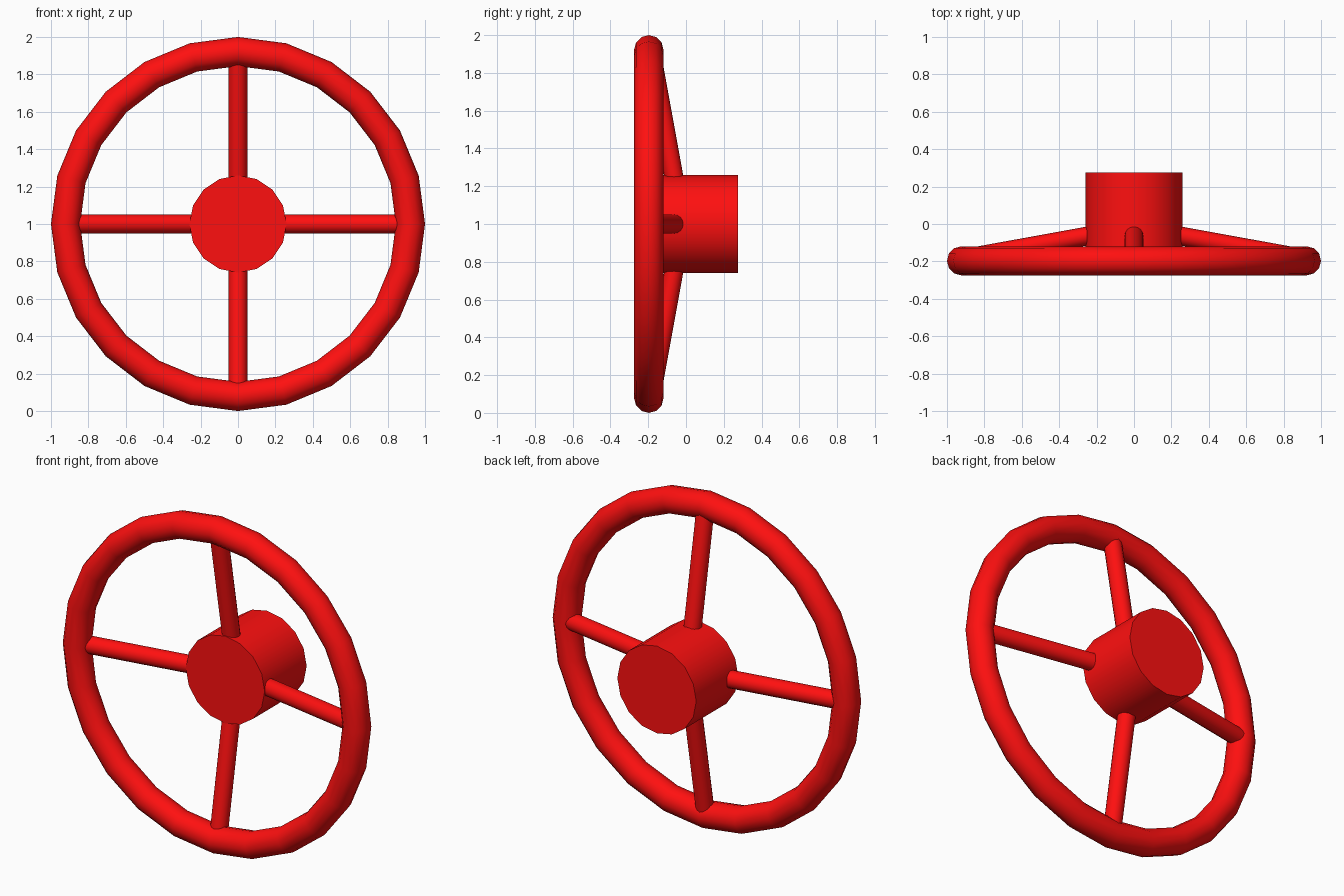
import bpy
import math
from mathutils import Vector

if "Cube" in bpy.data.objects:
    bpy.data.objects.remove(bpy.data.objects["Cube"])

red = bpy.data.materials.new("red_paint")
red.diffuse_color = (1.0, 0.005, 0.005, 1.0)
red.use_nodes = True
red.node_tree.nodes["Principled BSDF"].inputs["Base Color"].default_value = red.diffuse_color
CENTER_Z = 1.0


def finish(name):
    obj = bpy.context.object
    obj.name = name
    obj.data.materials.append(red)
    bpy.ops.object.shade_smooth_by_angle(angle=math.radians(40))
    return obj


def rod(name, start, end, radius, sides):
    a, b = Vector(start), Vector(end)
    d = b - a
    bpy.ops.mesh.primitive_cylinder_add(
        vertices=sides, radius=radius, depth=d.length, location=(a + b) / 2,
        rotation=d.to_track_quat('Z', 'Y').to_euler())
    return finish(name)


# Rim: 24-sided ring standing upright
bpy.ops.mesh.primitive_torus_add(
    major_radius=0.922, minor_radius=0.078, major_segments=24, minor_segments=12,
    location=(0, -0.197, CENTER_Z), rotation=(math.pi / 2, 0, 0))
finish("rim")

# Hub: 16-sided drum reaching behind the rim
rod("hub", (0, -0.12, CENTER_Z), (0, 0.275, CENTER_Z), 0.26, 16)

# Spokes: four rods sloping from the hub forward to the rim
for i in range(4):
    c, s = math.cos(i * math.pi / 2), math.sin(i * math.pi / 2)
    rod(f"spoke_{i + 1}",
        (0.15 * c, -0.046, CENTER_Z + 0.15 * s),
        (0.91 * c, -0.184, CENTER_Z + 0.91 * s), 0.05, 16)
